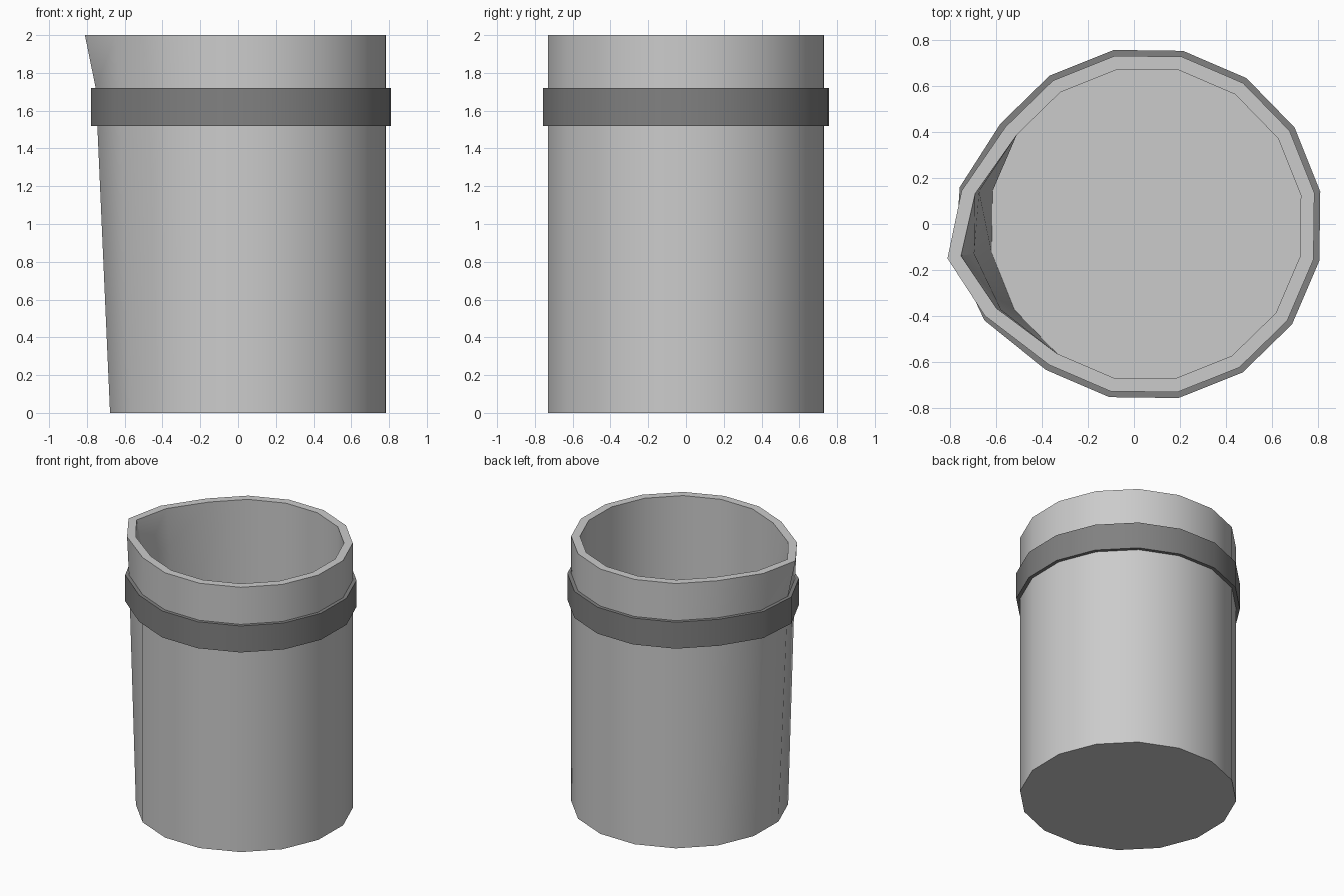
import bpy, bmesh
from math import cos, sin, radians

if "Cube" in bpy.data.objects:
    bpy.data.objects.remove(bpy.data.objects["Cube"])

SIDES, CX, START = 16, 0.053, 10.5
# outward push of the three spout corners (index -> x, y shift)
LIP = {7: (-0.075, -0.01), 8: (-0.133, -0.014), 9: (-0.078, 0.006)}
MID = {7: (-0.058, 0), 8: (-0.076, -0.004), 9: (-0.058, 0)}


def ring(bm, radius, z, push={}):
    verts = []
    for i in range(SIDES):
        a = radians(START + i * 360 / SIDES)
        dx, dy = push.get(i, (0, 0))
        verts.append(bm.verts.new((CX + radius * cos(a) + dx, radius * sin(a) + dy, z)))
    return verts


def bridge(bm, lower, upper):
    for i in range(SIDES):
        j = (i + 1) % SIDES
        bm.faces.new((lower[i], lower[j], upper[j], upper[i]))


def finish(bm, name, color=None):
    bmesh.ops.recalc_face_normals(bm, faces=bm.faces)
    mesh = bpy.data.meshes.new(name)
    bm.to_mesh(mesh)
    bm.free()
    ob = bpy.data.objects.new(name, mesh)
    bpy.context.collection.objects.link(ob)
    if color:
        mat = bpy.data.materials.new(name)
        mat.diffuse_color = color
        mat.use_nodes = True
        mat.node_tree.nodes["Principled BSDF"].inputs["Base Color"].default_value = mat.diffuse_color
        mesh.materials.append(mat)
    bpy.ops.object.select_all(action='DESELECT')
    ob.select_set(True)
    bpy.context.view_layer.objects.active = ob
    bpy.ops.object.shade_smooth_by_angle(angle=radians(35))


# Cup: outer wall, rim, inner wall and floor as one closed shell
bm = bmesh.new()
rings = [ring(bm, 0.743, 0), ring(bm, 0.743, 1.72, MID), ring(bm, 0.743, 2, LIP),
         ring(bm, 0.683, 2, LIP), ring(bm, 0.683, 1.72, MID), ring(bm, 0.683, 0.06)]
for a, b in zip(rings, rings[1:]):
    bridge(bm, a, b)
bm.faces.new(rings[0])
bm.faces.new(rings[-1])
finish(bm, "cup")

# Band: upright closed hoop around the upper wall
bm = bmesh.new()
hoop = [ring(bm, r, z, MID) for r, z in
        ((0.769, 1.52), (0.769, 1.72), (0.735, 1.72), (0.735, 1.52))]
for a, b in zip(hoop, hoop[1:] + hoop[:1]):
    bridge(bm, a, b)
finish(bm, "band", (0.22, 0.22, 0.22, 1))
